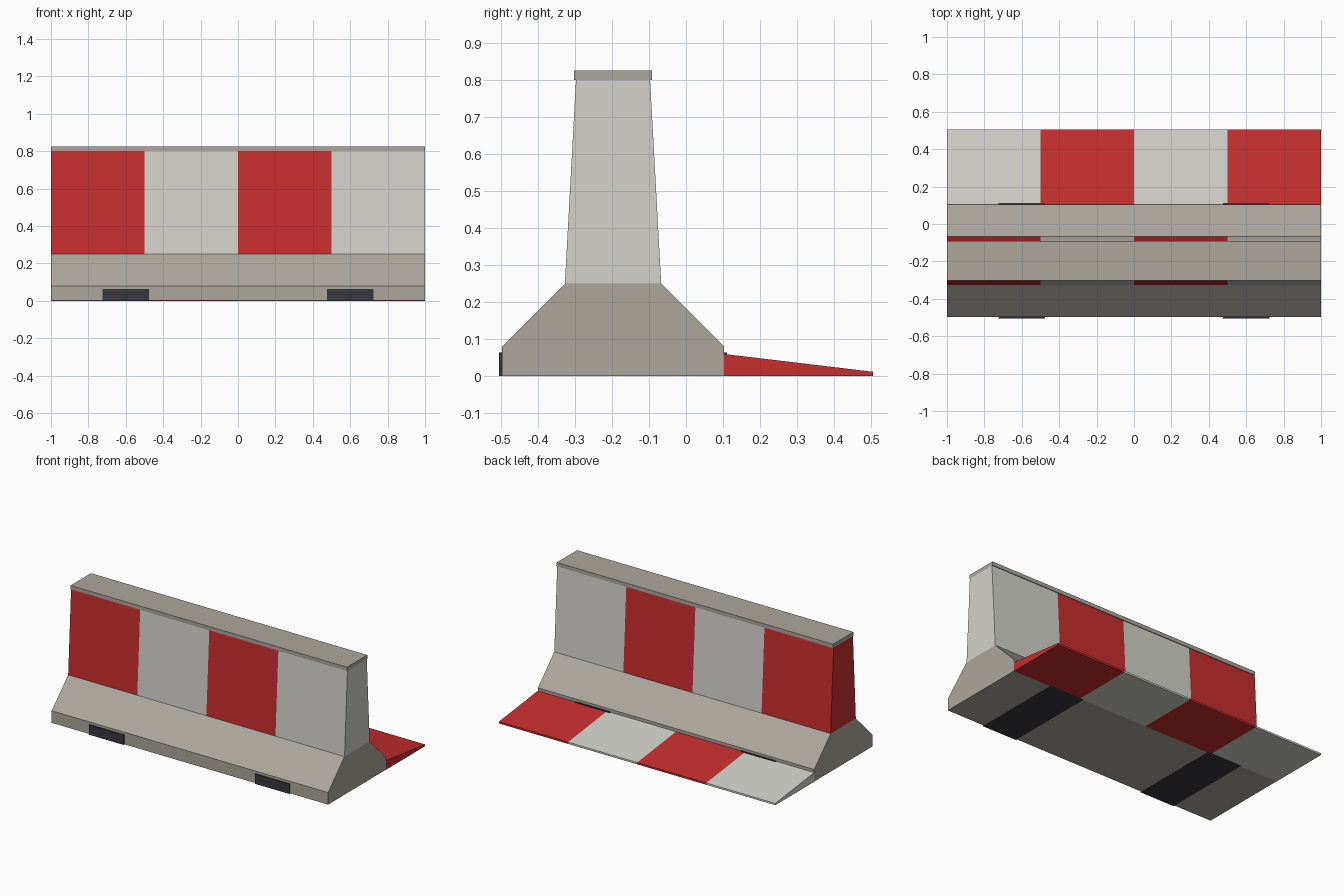
import bpy
import bmesh

cube = bpy.data.objects.get("Cube")
if cube:
    bpy.data.objects.remove(cube, do_unlink=True)


def material(name, rgb):
    """Flat material from 0-255 display values, stored as linear."""
    lin = [((c / 255 + 0.055) / 1.055) ** 2.4 for c in rgb] + [1.0]
    mat = bpy.data.materials.new(name)
    mat.use_nodes = True
    mat.diffuse_color = lin
    bsdf = next(n for n in mat.node_tree.nodes if n.type == "BSDF_PRINCIPLED")
    bsdf.inputs["Base Color"].default_value = lin
    bsdf.inputs["Roughness"].default_value = 0.9
    return mat


concrete = material("concrete", (172, 167, 157))
white = material("off_white_paint", (211, 210, 204))
red = material("red_paint", (200, 46, 46))
rubber = material("dark_rubber", (56, 55, 61))

MID = -0.197  # y of the barrier's centre plane


def prism(name, profile, mats, x0=-1.0, x1=1.0, bands=1):
    """Extrude a (y, z) profile along x in bands that cycle through mats."""
    bm = bmesh.new()
    rings = []
    for i in range(bands + 1):
        x = x0 + (x1 - x0) * i / bands
        rings.append([bm.verts.new((x, y, z)) for y, z in profile])
    n = len(profile)
    for i in range(bands):
        for j in range(n):
            k = (j + 1) % n
            face = bm.faces.new((rings[i][j], rings[i][k],
                                 rings[i + 1][k], rings[i + 1][j]))
            face.material_index = i % len(mats)
    bm.faces.new(rings[0]).material_index = 0
    bm.faces.new(rings[-1]).material_index = (bands - 1) % len(mats)
    bmesh.ops.recalc_face_normals(bm, faces=bm.faces)
    mesh = bpy.data.meshes.new(name)
    bm.to_mesh(mesh)
    bm.free()
    for m in mats:
        mesh.materials.append(m)
    obj = bpy.data.objects.new(name, mesh)
    bpy.context.collection.objects.link(obj)
    return obj


def symmetric(half):
    """Close a (half width, z) outline around the centre plane."""
    return ([(MID - w, z) for w, z in half]
            + [(MID + w, z) for w, z in reversed(half)])


# Concrete foot with sloped shoulders, resting on the pads
prism("barrier_base", symmetric([(0.30, 0.001), (0.30, 0.08), (0.13, 0.25)]),
      [concrete])

# Tapered wall with red and white bands
prism("barrier_wall", symmetric([(0.13, 0.25), (0.10, 0.80)]),
      [red, white], bands=4)

# Top cap
prism("top_cap", symmetric([(0.105, 0.80), (0.105, 0.825)]), [concrete])

# Wedge ramp behind, banded in the opposite order
prism("rear_ramp", [(0.103, 0), (0.505, 0), (0.505, 0.012), (0.103, 0.06)],
      [white, red], bands=4)

# Rubber pads running through under the foot
for side, x in (("right", -0.6), ("left", 0.6)):
    prism("rubber_pad_" + side, symmetric([(0.308, 0), (0.308, 0.064)]),
          [rubber], x - 0.125, x + 0.125)
